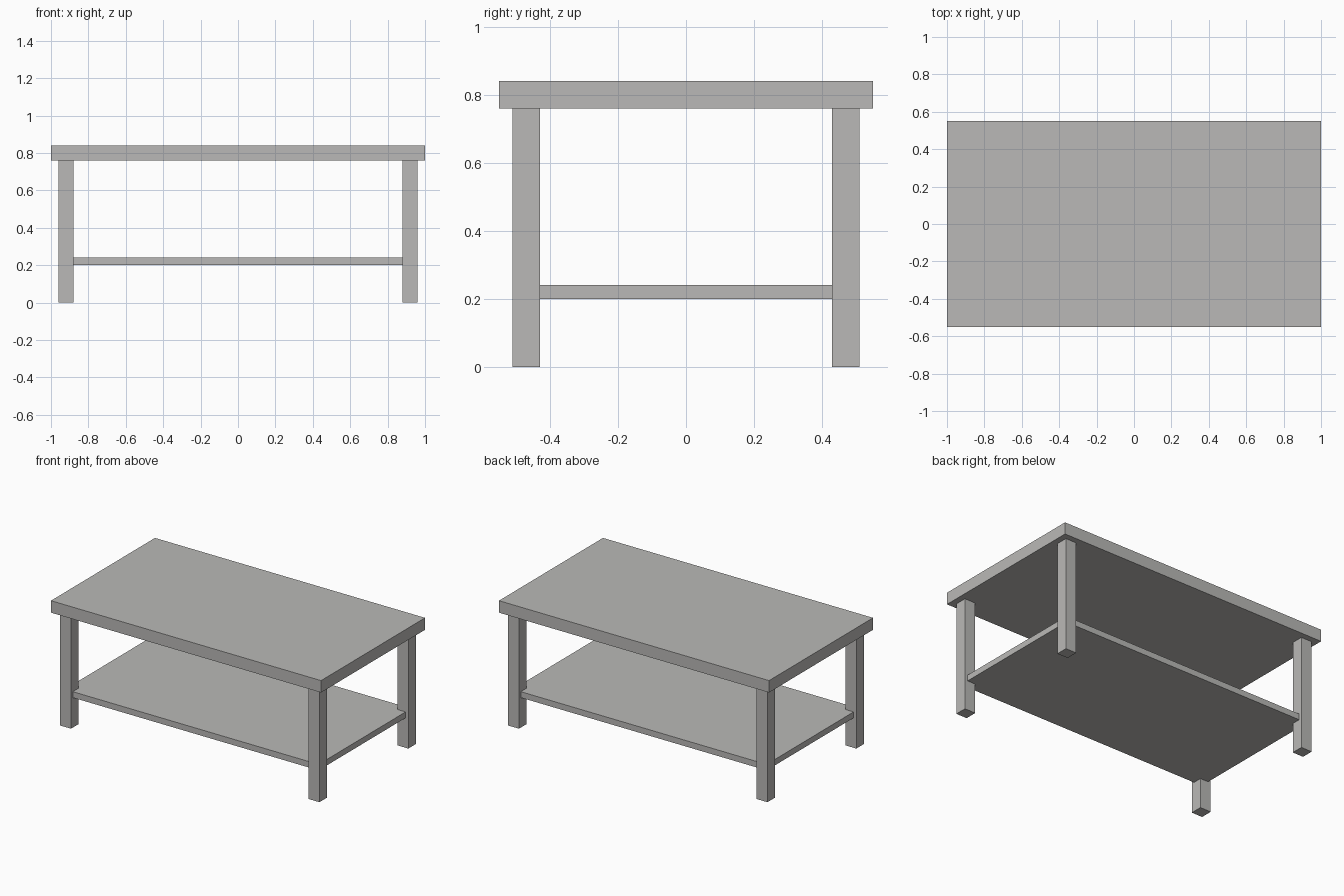
import bpy

if "Cube" in bpy.data.objects:
    bpy.data.objects.remove(bpy.data.objects["Cube"])

grey = bpy.data.materials.new("warm_grey")
grey.diffuse_color = (0.49, 0.485, 0.473, 1.0)
grey.use_nodes = True
grey.node_tree.nodes["Principled BSDF"].inputs["Base Color"].default_value = grey.diffuse_color


def box(name, x, y, z):
    """Box spanning the given (min, max) ranges."""
    spans = (x, y, z)
    bpy.ops.mesh.primitive_cube_add(size=1, location=[(a + b) / 2 for a, b in spans])
    ob = bpy.context.object
    ob.name = name
    ob.scale = [b - a for a, b in spans]
    bpy.ops.object.transform_apply(location=False, rotation=False, scale=True)
    ob.data.materials.append(grey)
    return ob


# Thick slab top
box("table_top", (-1.0, 1.0), (-0.55, 0.55), (0.76, 0.84))

# Lower shelf, let into the legs
box("lower_shelf", (-0.94, 0.94), (-0.49, 0.49), (0.20, 0.24))

# Four square legs
for sx, side in ((-1, "left"), (1, "right")):
    for sy, end in ((-1, "front"), (1, "back")):
        cx, cy = sx * 0.92, sy * 0.47
        box(f"{end}_{side}_leg", (cx - 0.04, cx + 0.04), (cy - 0.04, cy + 0.04), (0.0, 0.76))
